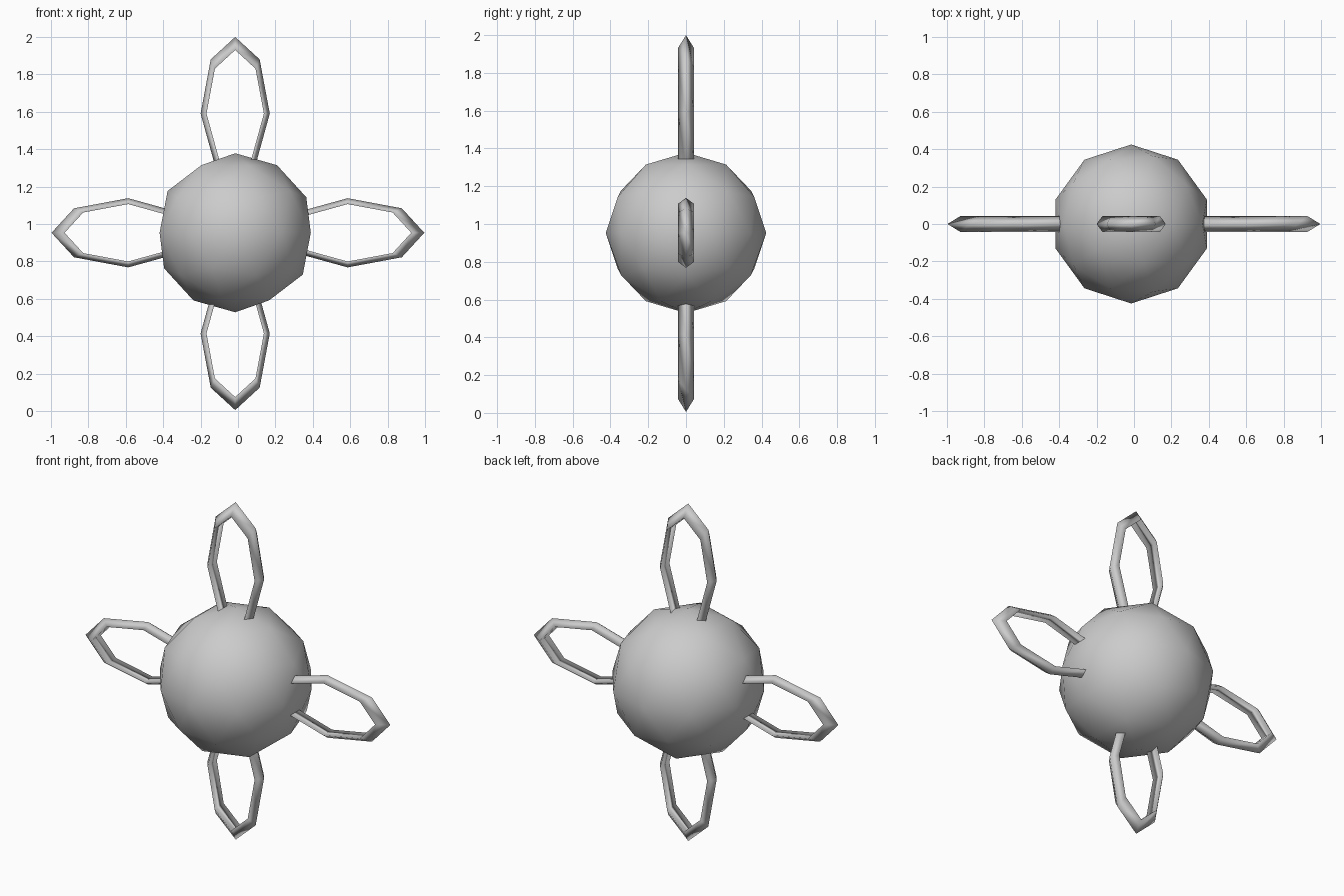
import bpy
from math import radians

if "Cube" in bpy.data.objects:
    bpy.data.objects.remove(bpy.data.objects["Cube"])

CENTRE_X, CENTRE_Z = -0.015, 0.953


def smooth(ob):
    for p in ob.data.polygons:
        p.use_smooth = True


# Central faceted ball
bpy.ops.mesh.primitive_ico_sphere_add(subdivisions=2, radius=0.425,
                                      location=(CENTRE_X, 0, CENTRE_Z))
ball = bpy.context.object
ball.name = "ball"
smooth(ball)


# Petal-shaped ring: eight-sided loop with a triangular section, tip along local +z
def petal_ring(name, x, z, angle):
    bpy.ops.mesh.primitive_torus_add(major_segments=8, minor_segments=3,
                                     major_radius=1, minor_radius=0.128)
    ob = bpy.context.object
    ob.name = name
    for v in ob.data.vertices:
        px, py, pz = v.co
        pinch = 0.8 if py < -0.3 else 1.0      # legs draw together inside the ball
        v.co = (px * 0.164 * pinch, -pz * 0.388, py * 0.3635)
    ob.location = (x, 0, z)
    ob.rotation_euler = (0, radians(angle), 0)
    smooth(ob)


petal_ring("top_ring", CENTRE_X, 1.59, 0)
petal_ring("right_ring", 0.586, CENTRE_Z, 90)
petal_ring("bottom_ring", CENTRE_X, 0.415, 180)
petal_ring("left_ring", -0.587, CENTRE_Z, 270)
